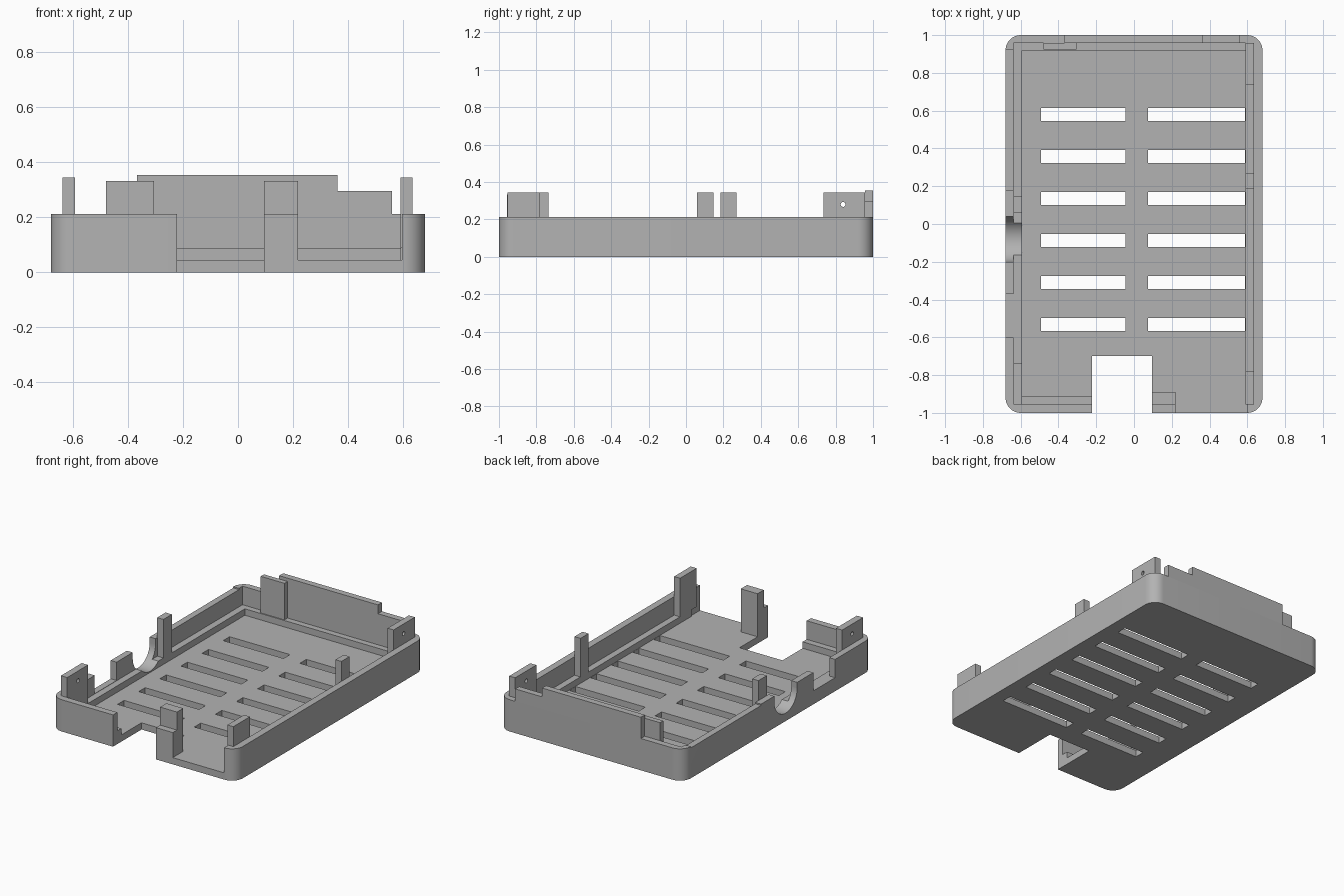
import bpy
import bmesh
import math
from mathutils import Matrix

old = bpy.data.objects.get("Cube")
if old:
    bpy.data.objects.remove(old, do_unlink=True)

grey = bpy.data.materials.new("plain_grey")
grey.use_nodes = True
grey.diffuse_color = (0.45, 0.45, 0.45, 1)
grey.node_tree.nodes["Principled BSDF"].inputs["Base Color"].default_value = (0.45, 0.45, 0.45, 1)


def finish(name, bm):
    mesh = bpy.data.meshes.new(name)
    bm.to_mesh(mesh)
    bm.free()
    mesh.materials.append(grey)
    ob = bpy.data.objects.new(name, mesh)
    bpy.context.collection.objects.link(ob)
    return ob


def box(name, x, y, z, corner=0):
    """Box from (min, max) pairs, optionally with rounded upright edges."""
    bm = bmesh.new()
    bmesh.ops.create_cube(bm, size=1)
    for v in bm.verts:
        v.co = [r[0] if c < 0 else r[1] for c, r in zip(v.co, (x, y, z))]
    if corner:
        upright = [e for e in bm.edges if abs(e.verts[0].co.z - e.verts[1].co.z) > 0.01]
        bmesh.ops.bevel(bm, geom=upright, offset=corner, segments=10,
                        profile=0.5, affect='EDGES')
    return finish(name, bm)


def rod(name, centre, radius, length):
    """Cylinder lying along x."""
    bm = bmesh.new()
    bmesh.ops.create_cone(bm, cap_ends=True, segments=48, radius1=radius,
                          radius2=radius, depth=length)
    bmesh.ops.transform(bm, verts=bm.verts, matrix=Matrix.Translation(centre)
                        @ Matrix.Rotation(math.pi / 2, 4, 'Y'))
    return finish(name, bm)


def cut(target, cutter):
    """Subtract the cutter from the target and discard it."""
    cutter.hide_render = True
    mod = target.modifiers.new("cut", 'BOOLEAN')
    mod.operation = 'DIFFERENCE'
    mod.solver = 'EXACT'
    mod.object = cutter
    bpy.context.view_layer.objects.active = target
    bpy.ops.object.modifier_apply(modifier=mod.name)
    bpy.data.objects.remove(cutter, do_unlink=True)


WALL, LEDGE, FLOOR, TOP = 0.212, 0.088, 0.045, 0.5

# Tray with a stepped cavity, leaving a ledge inside the walls
tray = box("tray", (-0.68, 0.68), (-1, 1), (0, WALL), corner=0.08)
cut(tray, box("cavity", (-0.637, 0.633), (-0.955, 0.958), (LEDGE, TOP)))
cut(tray, box("inner_cavity", (-0.592, 0.59), (-0.912, 0.918), (FLOOR, TOP)))

# Front openings
cut(tray, box("front_notch", (-0.222, 0.095), (-1.1, -0.7), (-0.1, TOP)))
cut(tray, box("front_opening", (0.219, 0.597), (-1.1, -0.9), (FLOOR, TOP)))

# Right wall openings: round cable cut, square notch and lowered stretch
cut(tray, rod("cable_round", (-0.65, -0.08, 0.173), 0.12, 0.2))
cut(tray, box("cable_opening", (-0.75, -0.55), (-0.2, 0.04), (0.173, TOP)))
cut(tray, box("side_notch", (-0.75, -0.62), (-0.6, -0.37), (0.09, TOP)))
cut(tray, box("low_stretch", (-0.75, -0.63), (0.18, 0.92), (0.203, TOP)))

# Floor vents
for row in range(6):
    y = 0.58 - row * 0.2225
    for x in ((-0.492, -0.046), (0.074, 0.588)):
        cut(tray, box("vent", x, (y - 0.034, y + 0.034), (-0.1, 0.08)))

bpy.ops.object.select_all(action='DESELECT')
tray.select_set(True)
bpy.context.view_layer.objects.active = tray
bpy.ops.object.shade_smooth_by_angle(angle=math.radians(30))

# Upright clips standing on the side ledges
LEFT, RIGHT = (0.59, 0.634), (-0.638, -0.592)
clips = {
    "left_back_clip": (LEFT, (0.735, 0.958)),
    "left_middle_clip": (LEFT, (0.185, 0.27)),
    "left_front_clip": (LEFT, (-0.955, -0.78)),
    "right_middle_clip": (RIGHT, (0.06, 0.148)),
    "right_front_clip": (RIGHT, (-0.955, -0.735)),
}
for name, (x, y) in clips.items():
    clip = box(name, x, y, (LEDGE, 0.345))
    if name in ("left_back_clip", "right_front_clip"):
        side = math.copysign(1, x[0])
        cut(clip, rod("screw_hole", (side * 0.61, side * 0.84, 0.28), 0.013, 0.2))

# Posts and raised back wall
box("front_post", (0.095, 0.219), (-0.956, -0.89), (FLOOR, 0.332))
box("back_post", (-0.48, -0.305), (0.925, 0.959), (LEDGE, 0.332))
box("back_wall_high", (-0.367, 0.362), (0.958, 1), (WALL, 0.354))
box("back_wall_low", (0.362, 0.56), (0.958, 1), (WALL, 0.295))
